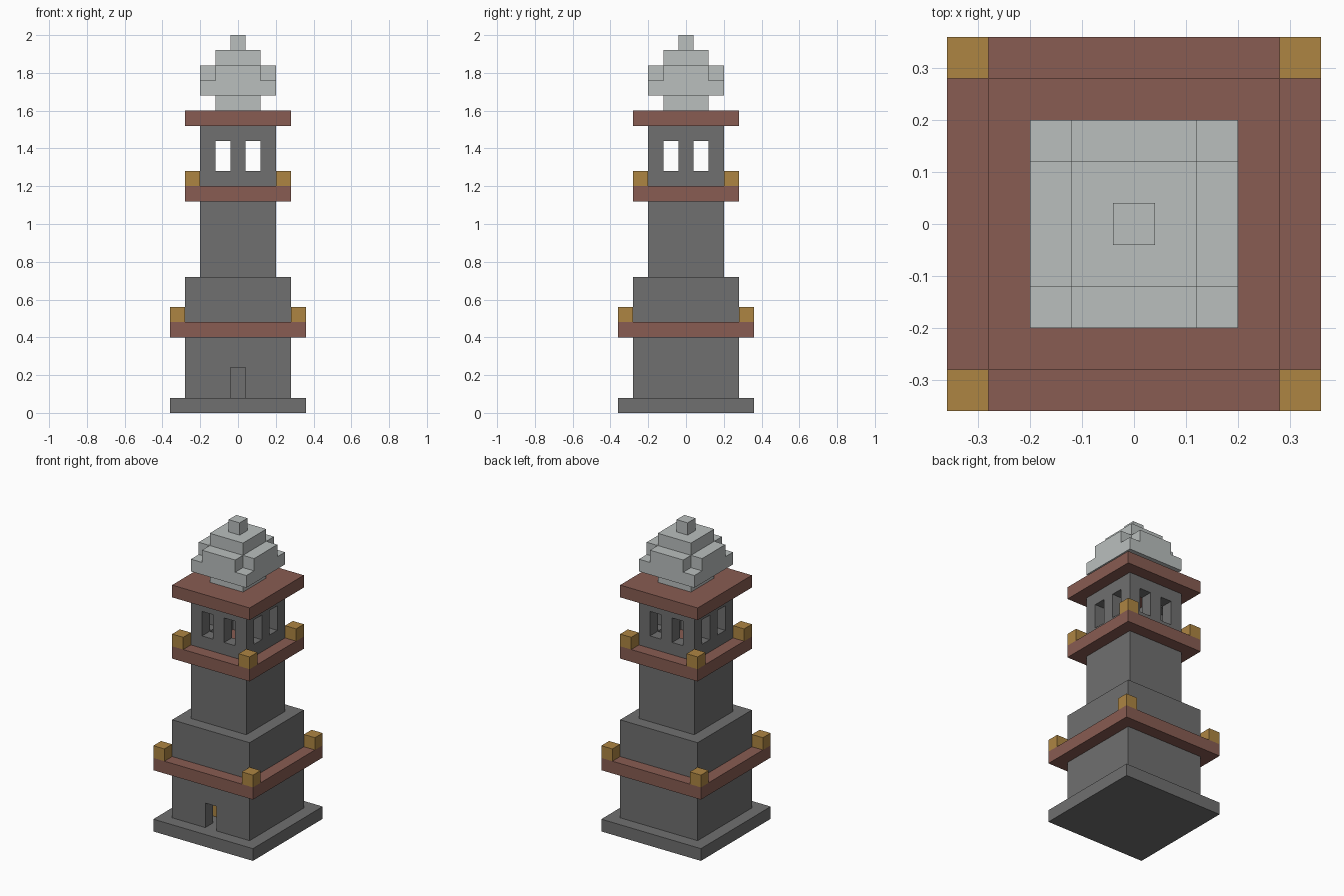
import bpy
import bmesh
from mathutils import Matrix, Vector

if "Cube" in bpy.data.objects:
    bpy.data.objects.remove(bpy.data.objects["Cube"], do_unlink=True)

U = 0.08  # side of one building block


def material(name, rgb):
    m = bpy.data.materials.new(name)
    m.use_nodes = True
    m.diffuse_color = (*rgb, 1)
    m.node_tree.nodes["Principled BSDF"].inputs["Base Color"].default_value = (*rgb, 1)
    return m


STONE = material("dark_stone", (0.162, 0.162, 0.162))
BRICK = material("red_brick", (0.246, 0.107, 0.084))
GOLD = material("gold", (0.42, 0.235, 0.055))
PALE = material("pale_stone", (0.49, 0.52, 0.515))


def boxes(name, mat, parts):
    """Boxes given as (centre, size), measured in blocks, in one object."""
    bm = bmesh.new()
    for centre, size in parts:
        mtx = Matrix.Translation(Vector(centre) * U) @ Matrix.Diagonal((*(Vector(size) * U), 1))
        bmesh.ops.create_cube(bm, size=1, matrix=mtx)
    mesh = bpy.data.meshes.new(name)
    bm.to_mesh(mesh)
    bm.free()
    mesh.materials.append(mat)
    obj = bpy.data.objects.new(name, mesh)
    bpy.context.collection.objects.link(obj)
    return obj


def tier(name, mat, width, low, high, depth=None):
    """Centred box between two heights."""
    size = (width, depth or width, high - low)
    return boxes(name, mat, [((0, 0, (low + high) / 2), size)])


def carve(obj, cuts):
    """Cut boxes out of an object and remove the cutters."""
    cutters = [boxes("cutter", STONE, [cut]) for cut in cuts]
    for cutter in cutters:
        cutter.hide_render = True
        mod = obj.modifiers.new("opening", "BOOLEAN")
        mod.operation = "DIFFERENCE"
        mod.solver = "EXACT"
        mod.object = cutter
    bpy.context.view_layer.update()
    graph = bpy.context.evaluated_depsgraph_get()
    mesh = bpy.data.meshes.new_from_object(obj.evaluated_get(graph))
    obj.modifiers.clear()
    obj.data = mesh
    for cutter in cutters:
        bpy.data.objects.remove(cutter, do_unlink=True)


def corner_blocks(name, offset, z):
    boxes(name, GOLD, [((sx * offset, sy * offset, z), (1, 1, 1))
                       for sx in (-1, 1) for sy in (-1, 1)])


# Lower tower with a doorway into a hollow room
tier("base_slab", STONE, 9, 0, 1)
ground_room = tier("ground_room", STONE, 7, 1, 5)
carve(ground_room, [((0, 0, 3), (5, 5, 6)), ((0, -3, 1.5), (1, 2, 3))])
boxes("room_block", GOLD, [((-1, -1, 1.5), (1, 1, 1))])
tier("lower_balcony", BRICK, 9, 5, 6)
corner_blocks("lower_corner_blocks", 4, 6.5)
tier("lower_tower", STONE, 7, 6, 9)

# Shaft and upper balcony
tier("shaft", STONE, 5, 9, 14)
tier("upper_balcony", BRICK, 7, 14, 15)
corner_blocks("upper_corner_blocks", 3, 15.5)

# Hollow lantern room with two windows in each wall
lantern_room = tier("lantern_room", STONE, 5, 15, 19)
carve(lantern_room, [((0, 0, 17), (3, 3, 6))]
      + [((s, 0, 17), (1, 7, 2)) for s in (-1, 1)]
      + [((0, s, 17), (7, 1, 2)) for s in (-1, 1)])
tier("roof_slab", BRICK, 7, 19, 20)

# Stepped dome
tier("dome_neck", PALE, 3, 20, 21)
tier("dome_lower", PALE, 5, 21, 22)
boxes("dome_cross", PALE, [((0, 0, 22.5), (3, 3, 1))]
      + [((2 * s, 0, 22.5), (1, 3, 1)) for s in (-1, 1)]
      + [((0, 2 * s, 22.5), (3, 1, 1)) for s in (-1, 1)])
tier("dome_upper", PALE, 3, 23, 24)
tier("finial", PALE, 1, 24, 25)
